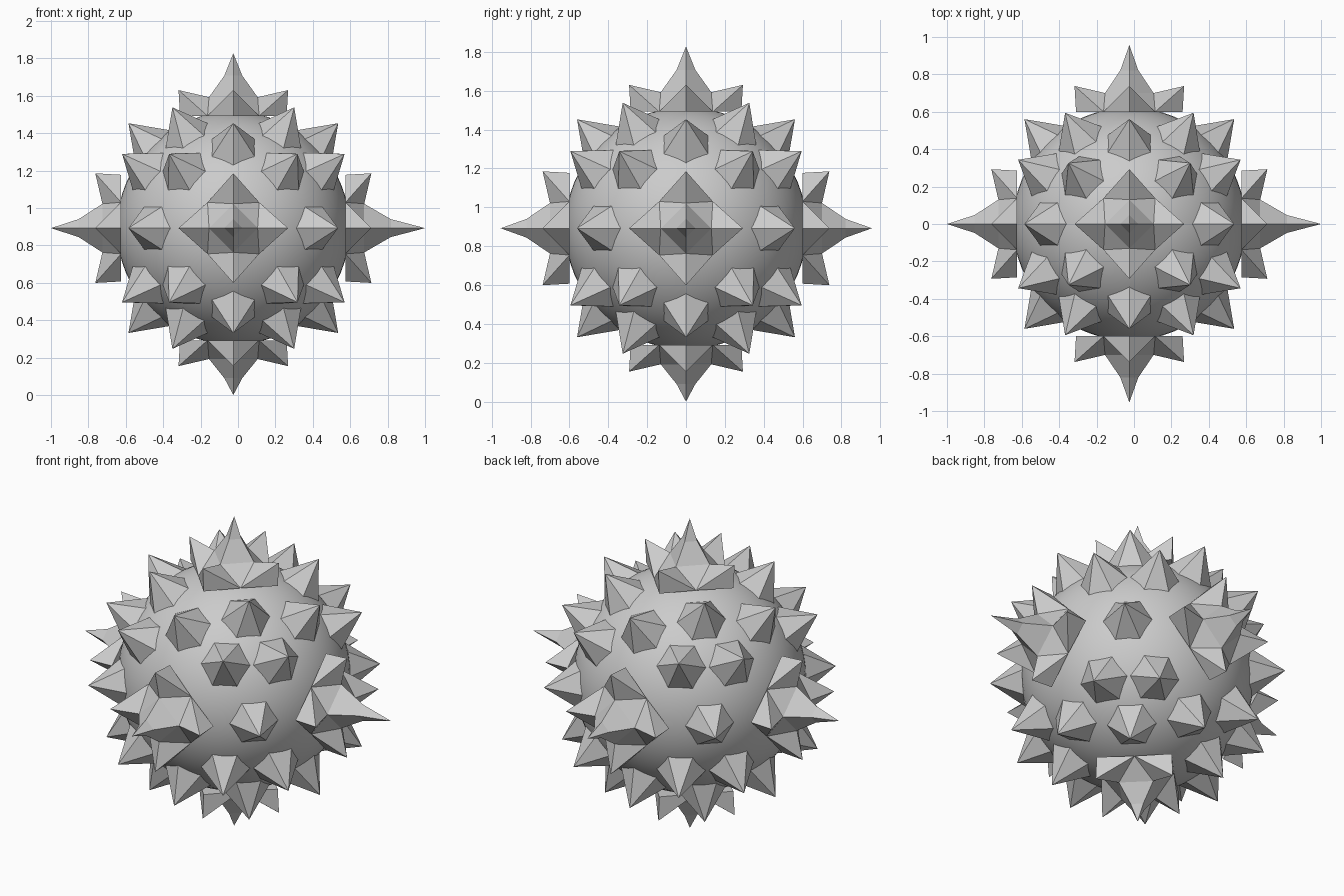
import bpy, bmesh, math
from mathutils import Vector

if "Cube" in bpy.data.objects:
    bpy.data.objects.remove(bpy.data.objects["Cube"])

CENTRE = Vector((-0.025, 0.0, 0.892))
R_BALL = 0.622
Z = Vector((0, 0, 1))


def finish(bm, name):
    bmesh.ops.recalc_face_normals(bm, faces=bm.faces)
    mesh = bpy.data.meshes.new(name)
    bm.to_mesh(mesh)
    bm.free()
    ob = bpy.data.objects.new(name, mesh)
    ob.location = CENTRE
    bpy.context.collection.objects.link(ob)
    return ob


# Smooth round body
bm = bmesh.new()
bmesh.ops.create_uvsphere(bm, u_segments=64, v_segments=32, radius=R_BALL)
for f in bm.faces:
    f.smooth = True
finish(bm, "ball")


def add_spike(bm, d, ref, base=0.60, tip=0.793, r=0.137):
    """Six-sided spike along d, one base corner pointing along ref."""
    d = d.normalized()
    u = (ref - d * ref.dot(d)).normalized()
    v = d.cross(u)
    ring = []
    for i in range(6):
        a = i * math.pi / 3
        ring.append(bm.verts.new(d * base + (u * math.cos(a) + v * math.sin(a)) * r))
    apex = bm.verts.new(d * tip)
    bm.faces.new(ring)
    for i in range(6):
        bm.faces.new((ring[i], ring[(i + 1) % 6], apex))


def polar(elev, azim):
    e, a = math.radians(elev), math.radians(azim)
    return Vector((math.cos(e) * math.cos(a), math.cos(e) * math.sin(a), math.sin(e)))


# Small spikes all over the ball
bm = bmesh.new()
for q in range(4):
    # around the equator
    d = polar(0, 45 + 90 * q)
    add_spike(bm, d, Z.cross(d))
    for s in (-1, 1):
        # halfway to the poles
        add_spike(bm, polar(45 * s, 90 * q), Z)
        # three in each octant
        for elev, azim in ((30, 30), (30, 60), (54.5, 45)):
            d = polar(elev * s, azim + 90 * q)
            add_spike(bm, d, Z.cross(d))
finish(bm, "small_spikes")


def add_cluster(bm, n, u, length):
    """Tall four-sided spike with four side points on a diamond base."""
    v = n.cross(u)
    arms = [u, v, -u, -v]

    def ring(r, h):
        return [bm.verts.new(a * r + n * h) for a in arms]
    outer = ring(0.285, 0.60)
    point = ring(0.293, 0.738)
    valley = ring(0.13, 0.70)
    neck = ring(0.048, 0.80 + 0.3 * (length - 0.885))
    corner = [bm.verts.new((arms[k] + arms[(k + 1) % 4]) * 0.138 + n * 0.60)
              for k in range(4)]
    apex = bm.verts.new(n * length)
    for k in range(4):
        j = (k + 1) % 4
        # central spike
        bm.faces.new((neck[k], neck[j], apex))
        bm.faces.new((valley[k], valley[j], neck[j], neck[k]))
        bm.faces.new((valley[k], corner[k], valley[j]))
        # side point
        bm.faces.new((point[k], valley[k], corner[k - 1]))
        bm.faces.new((point[k], corner[k], valley[k]))
        bm.faces.new((point[k], outer[k], corner[k]))
        bm.faces.new((point[k], corner[k - 1], outer[k]))
    # underside
    bm.faces.new([w for k in range(4) for w in (outer[k], corner[k])])


# Large spike clusters on the six axes
X, Y = Vector((1, 0, 0)), Vector((0, 1, 0))
for name, n, u, length in (
        ("right_cluster", X, Y, 1.025), ("left_cluster", -X, Y, 0.975),
        ("back_cluster", Y, Z, 0.957), ("front_cluster", -Y, Z, 0.954),
        ("top_cluster", Z, X, 0.935), ("bottom_cluster", -Z, X, 0.892)):
    bm = bmesh.new()
    add_cluster(bm, n, u, length)
    finish(bm, name)
